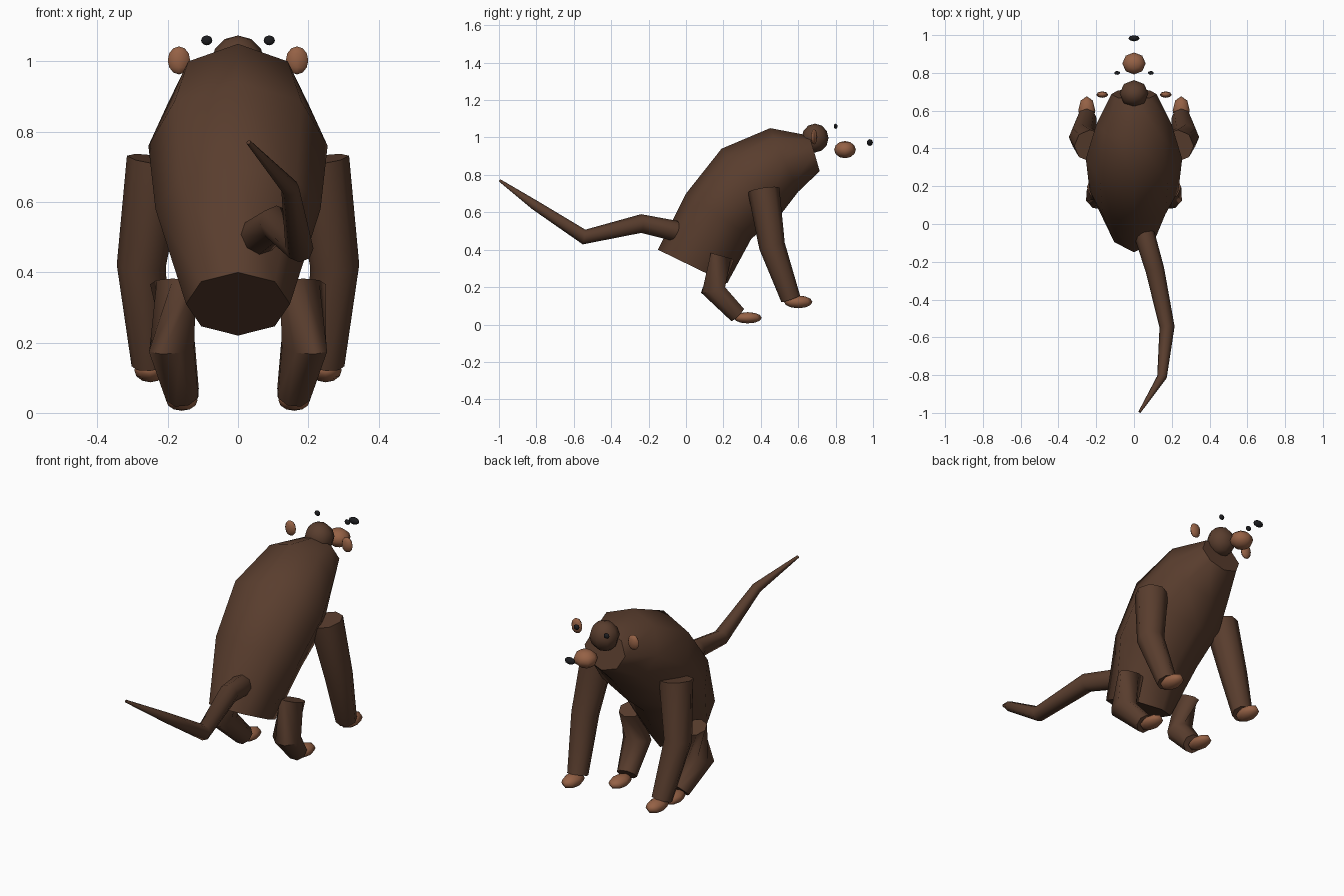
import bpy, bmesh, math
from mathutils import Vector

if "Cube" in bpy.data.objects:
    bpy.data.objects.remove(bpy.data.objects["Cube"])


def material(name, rgb):
    m = bpy.data.materials.new(name)
    m.use_nodes = True
    m.diffuse_color = (*rgb, 1)
    m.node_tree.nodes["Principled BSDF"].inputs["Base Color"].default_value = (*rgb, 1)
    return m


FUR = material("brown fur", (0.10, 0.047, 0.027))
SKIN = material("tan skin", (0.30, 0.12, 0.06))
BLACK = material("black", (0.012, 0.012, 0.014))
SIDES = 8
X = Vector((1, 0, 0))


def finish(bm, name, mat):
    bmesh.ops.recalc_face_normals(bm, faces=bm.faces)
    mesh = bpy.data.meshes.new(name)
    bm.to_mesh(mesh)
    bm.free()
    mesh.materials.append(mat)
    ob = bpy.data.objects.new(name, mesh)
    bpy.context.collection.objects.link(ob)
    bpy.ops.object.select_all(action="DESELECT")
    bpy.context.view_layer.objects.active = ob
    ob.select_set(True)
    bpy.ops.object.shade_smooth_by_angle(angle=math.radians(62))


def loft(name, rings, mat):
    """Skin a list of rings, each (centre, half axis u, half axis v, twist)."""
    bm = bmesh.new()
    loops = []
    for c, u, v, twist in rings:
        angles = [math.tau * i / SIDES + twist for i in range(SIDES)]
        loops.append([bm.verts.new(c + u * math.cos(a) + v * math.sin(a)) for a in angles])
    for a, b in zip(loops, loops[1:]):
        for i in range(SIDES):
            j = (i + 1) % SIDES
            bm.faces.new((a[i], a[j], b[j], b[i]))
    bm.faces.new(loops[0])
    bm.faces.new(loops[-1])
    finish(bm, name, mat)


def tube(name, points, mat, twists=None):
    """Tapered tube through (x, y, z, radius) points."""
    pts = [Vector(p[:3]) for p in points]
    rings = []
    for i, p in enumerate(pts):
        before = (p - pts[i - 1]).normalized() if i else Vector()
        after = (pts[i + 1] - p).normalized() if i + 1 < len(pts) else Vector()
        t = (before + after).normalized()
        u = (X - t * X.dot(t)).normalized()
        r = points[i][3]
        rings.append((p, u * r, t.cross(u) * r, twists[i] if twists else 0))
    loft(name, rings, mat)


def ball(name, centre, size, mat):
    bm = bmesh.new()
    bmesh.ops.create_uvsphere(bm, u_segments=SIDES, v_segments=6, radius=1)
    for v in bm.verts:
        v.co = Vector(centre) + v.co * Vector(size)
    finish(bm, name, mat)


# Body: elliptical sections, given by back (y, z), belly (y, z), half width
sections = [
    ((-0.15, 0.40), (0.22, 0.22), 0.148),
    ((0.0, 0.70), (0.35, 0.46), 0.235),
    ((0.19, 0.94), (0.50, 0.58), 0.255),
    ((0.45, 1.05), (0.60, 0.71), 0.20),
    ((0.66, 1.01), (0.715, 0.82), 0.12),
]
rings = []
for back, belly, width in sections:
    a, b = Vector((0, *back)), Vector((0, *belly))
    rings.append(((a + b) / 2, X * width, (a - b) / 2, 0))
loft("body", rings, FUR)

# Head
ball("head", (0, 0.69, 0.997), (0.076, 0.072, 0.077), FUR)
ball("muzzle", (0, 0.85, 0.935), (0.062, 0.058, 0.046), SKIN)
ball("nose", (0, 0.983, 0.973), (0.03, 0.016, 0.018), BLACK)

# Tail
tube("tail", [
    (0.055, -0.055, 0.50, 0.055), (0.11, -0.24, 0.54, 0.05),
    (0.175, -0.545, 0.468, 0.04), (0.148, -0.81, 0.64, 0.026),
    (0.03, -0.995, 0.77, 0.007)], FUR)

# Paired parts
for side, s in (("left", 1), ("right", -1)):
    tube(f"{side}_front_leg", [
        (s * 0.232, 0.415, 0.72, 0.085), (s * 0.275, 0.46, 0.42, 0.07),
        (s * 0.25, 0.56, 0.137, 0.053)], FUR)
    turn = -s * math.radians(70)
    tube(f"{side}_hind_leg", [
        (s * 0.185, 0.195, 0.365, 0.065), (s * 0.188, 0.145, 0.185, 0.07),
        (s * 0.158, 0.275, 0.052, 0.05)], FUR, (0, turn, turn))
    ball(f"{side}_hand", (s * 0.25, 0.60, 0.121), (0.045, 0.076, 0.034), SKIN)
    ball(f"{side}_foot", (s * 0.16, 0.33, 0.036), (0.045, 0.075, 0.03), SKIN)
    ball(f"{side}_ear", (s * 0.168, 0.685, 1.003), (0.032, 0.017, 0.04), SKIN)
    ball(f"{side}_eye", (s * 0.089, 0.80, 1.06), (0.016, 0.010, 0.014), BLACK)
